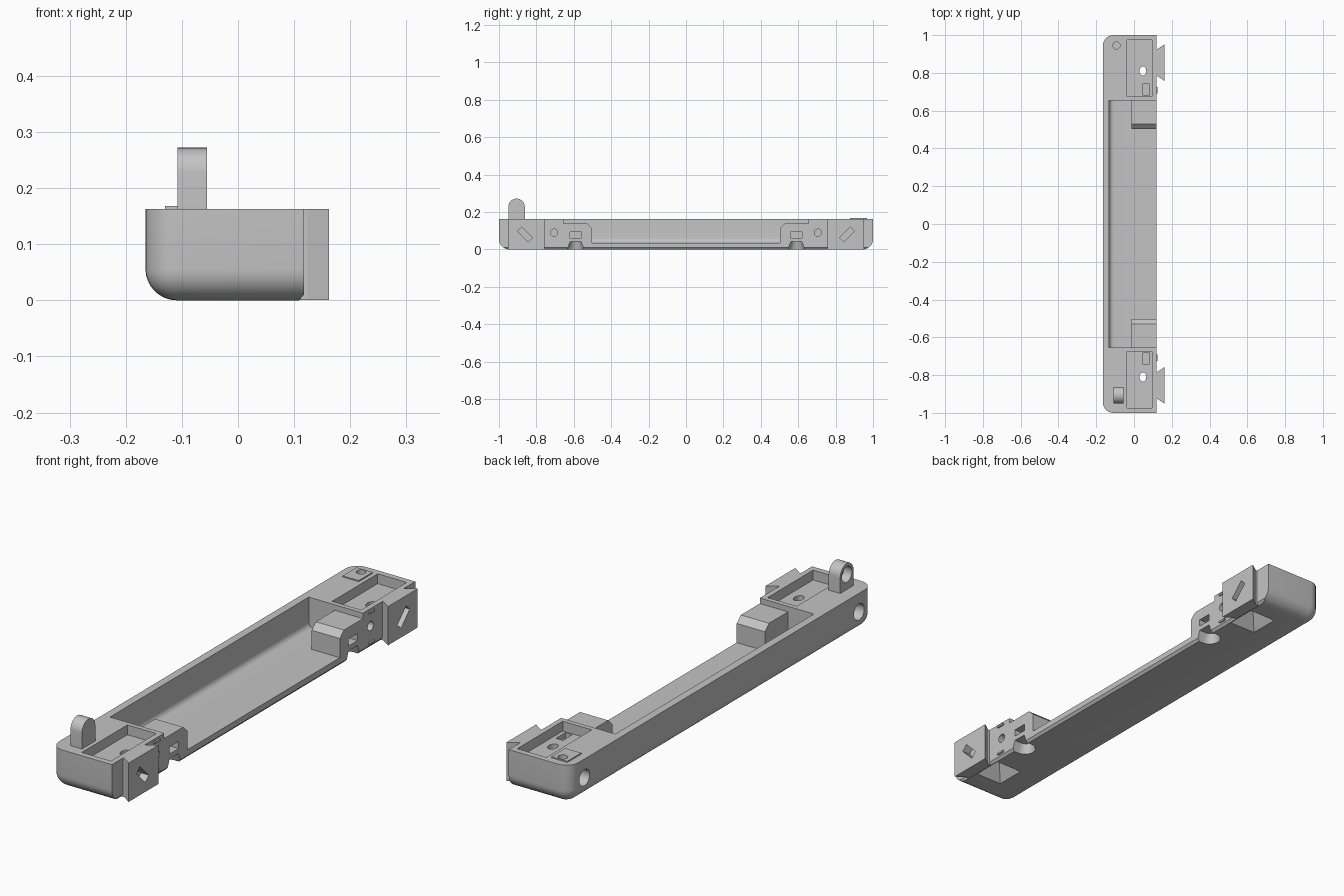
import bpy, bmesh, math
from mathutils import Vector

if "Cube" in bpy.data.objects:
    bpy.data.objects.remove(bpy.data.objects["Cube"])

grey = bpy.data.materials.new("light grey")
grey.diffuse_color = (0.55, 0.55, 0.55, 1)
grey.use_nodes = True
grey.node_tree.nodes["Principled BSDF"].inputs["Base Color"].default_value = grey.diffuse_color
TOP = 0.163
RIGHT = 0.118


def finish(bm, name):
    bmesh.ops.recalc_face_normals(bm, faces=bm.faces)
    me = bpy.data.meshes.new(name)
    bm.to_mesh(me)
    bm.free()
    me.materials.append(grey)
    ob = bpy.data.objects.new(name, me)
    bpy.context.collection.objects.link(ob)
    return ob


def prism(name, pts, axis, a, b, scale=1.0):
    """Extrude a 2D outline along an axis from a to b, scaling the far end."""
    place = {'x': lambda p, t: (t, p[0], p[1]),
             'y': lambda p, t: (p[0], t, p[1]),
             'z': lambda p, t: (p[0], p[1], t)}[axis]
    n = len(pts)
    c = sum((Vector(p) for p in pts), Vector((0, 0))) / n
    bm = bmesh.new()
    lo = [bm.verts.new(place(p, a)) for p in pts]
    hi = [bm.verts.new(place(c + (Vector(p) - c) * scale, b)) for p in pts]
    bm.faces.new(lo)
    bm.faces.new(hi)
    for i in range(n):
        j = (i + 1) % n
        bm.faces.new((lo[i], lo[j], hi[j], hi[i]))
    return finish(bm, name)


def rect(u0, u1, v0, v1):
    return [(u0, v0), (u1, v0), (u1, v1), (u0, v1)]


def arc(u, v, ru, rv, a0, a1, n):
    angles = [math.radians(a0 + (a1 - a0) * i / n) for i in range(n + 1)]
    return [(u + ru * math.cos(t), v + rv * math.sin(t)) for t in angles]


def circle(u, v, ru, rv=None):
    return arc(u, v, ru, rv or ru, 0, 360, 28)[:-1]


def boolean(ob, tool, op='DIFFERENCE'):
    m = ob.modifiers.new("bool", 'BOOLEAN')
    m.operation, m.object, m.solver = op, tool, 'EXACT'
    bpy.context.view_layer.objects.active = ob
    bpy.ops.object.modifier_apply(modifier=m.name)
    bpy.data.objects.remove(tool)


def cut(ob, *args, **kw):
    boolean(ob, prism("cutter", *args, **kw))


def add(ob, *args, **kw):
    boolean(ob, prism("addition", *args, **kw), 'UNION')


# Tray body with rounded left, end and bottom edges
bm = bmesh.new()
bmesh.ops.create_cube(bm, size=1)
for v in bm.verts:
    v.co = (RIGHT if v.co.x > 0 else -0.165, v.co.y * 2, TOP if v.co.z > 0 else 0)
edges = []
for e in bm.edges:
    m = (e.verts[0].co + e.verts[1].co) / 2
    bottom = m.z < 0.01 and m.x < 0.1
    upright = abs(m.z - TOP / 2) < 0.01 and m.x < 0
    if bottom or upright:
        edges.append(e)
bmesh.ops.bevel(bm, geom=edges, offset=0.056, segments=8, profile=0.5, affect='EDGES')
body = finish(bm, "tray_body")

# Long open pocket with a filleted inner edge
cut(body, [(-0.132, 0.2)] + arc(-0.107, 0.06, 0.025, 0.025, 180, 270, 6)
    + [(0.2, 0.035), (0.2, 0.2)], 'y', -0.655, 0.655)
# Chamfer under the open side
cut(body, [(RIGHT - 0.01, -0.001), (0.13, -0.001), (0.13, 0.012), (RIGHT + 0.001, 0.012)],
    'y', -1.1, 1.1)

for s in (-1, 1):
    def ys(y0, y1):
        return tuple(sorted((s * y0, s * y1)))

    # Chamfered block at the pocket end
    add(body, [(s * y, z) for y, z in
               ((0.67, 0.02), (0.67, 0.14), (0.53, 0.14), (0.503, 0.115), (0.503, 0.02))],
        'x', -0.012, RIGHT)
    # Dovetail connector on the open side
    add(body, [(x, s * y) for x, y in
               ((0.10, 0.783), (0.124, 0.783), (0.162, 0.757),
                (0.162, 0.952), (0.124, 0.926), (0.10, 0.926))], 'z', 0.001, TOP)
    # Slanted slot in the connector
    d, w = Vector((s, 1)).normalized() * 0.041, Vector((-s, 1)).normalized() * 0.016
    c = Vector((s * 0.86, 0.08))
    cut(body, [c + d + w, c + d - w, c - d - w, c - d + w], 'x', 0.125, 0.2)

    # Shallow top recess, oval hole, rectangular slot
    cut(body, rect(-0.038, 0.096, *ys(0.675, 0.975)), 'z', 0.122, 0.3)
    cut(body, circle(0.047, s * 0.81, 0.018, 0.025), 'z', 0.03, 0.3)
    cut(body, rect(0.048, 0.08, *ys(0.681, 0.743)), 'z', 0.06, 0.3)
    # Pyramid recess underneath
    cut(body, rect(-0.018, 0.107, *ys(0.745, 0.875)), 'z', -0.001, 0.07, scale=0.25)

    # Holes and slots in the open side face
    cut(body, circle(s * 0.705, 0.09, 0.019), 'x', 0.085, 0.2)
    cut(body, rect(*ys(0.56, 0.62), 0.062, 0.092), 'x', 0.07, 0.2)
    # Flared notch at the bottom edge
    cut(body, arc(0.09, s * 0.59, 0.045, 0.045, 90, 270, 12)
        + [(0.14, s * 0.59 - 0.045), (0.14, s * 0.59 + 0.045)],
        'z', -0.001, 0.042, scale=0.65)
    # Square off the notch through the side face
    cut(body, [(s * 0.59 + y, z) for y, z in
               ((-0.045, -0.001), (0.045, -0.001), (0.028, 0.042), (-0.028, 0.042))],
        'x', 0.095, 0.2)
    # Round hole in the closed side
    cut(body, circle(s * 0.905, 0.085, 0.034), 'x', -0.3, -0.11)

    # Small locating tabs
    for z in (0.018, 0.146):
        prism("locating_tab", rect(*ys(0.69, 0.725), z, z + 0.008), 'x', RIGHT - 0.01, RIGHT + 0.007)

# Arched lug with a blind round hole
lug = prism("arched_lug", [(-0.95, TOP - 0.005)] + [(-0.862, TOP - 0.005)]
            + arc(-0.906, 0.228, 0.044, 0.044, 0, 180, 16), 'x', -0.108, -0.055)
cut(lug, circle(-0.906, 0.226, 0.033), 'x', -0.2, -0.07)

# Thin square plate with a hole at the other end
plate = prism("end_plate", rect(-0.13, -0.056, 0.876, 0.968), 'z', TOP - 0.002, TOP + 0.005)
for ob in (body, plate):
    cut(ob, circle(-0.093, 0.945, 0.019), 'z', 0.13, 0.3)

# Smooth rounded areas, keep edges sharp
for ob in bpy.context.collection.objects:
    ob.select_set(True)
bpy.context.view_layer.objects.active = body
bpy.ops.object.shade_smooth_by_angle(angle=math.radians(30))
